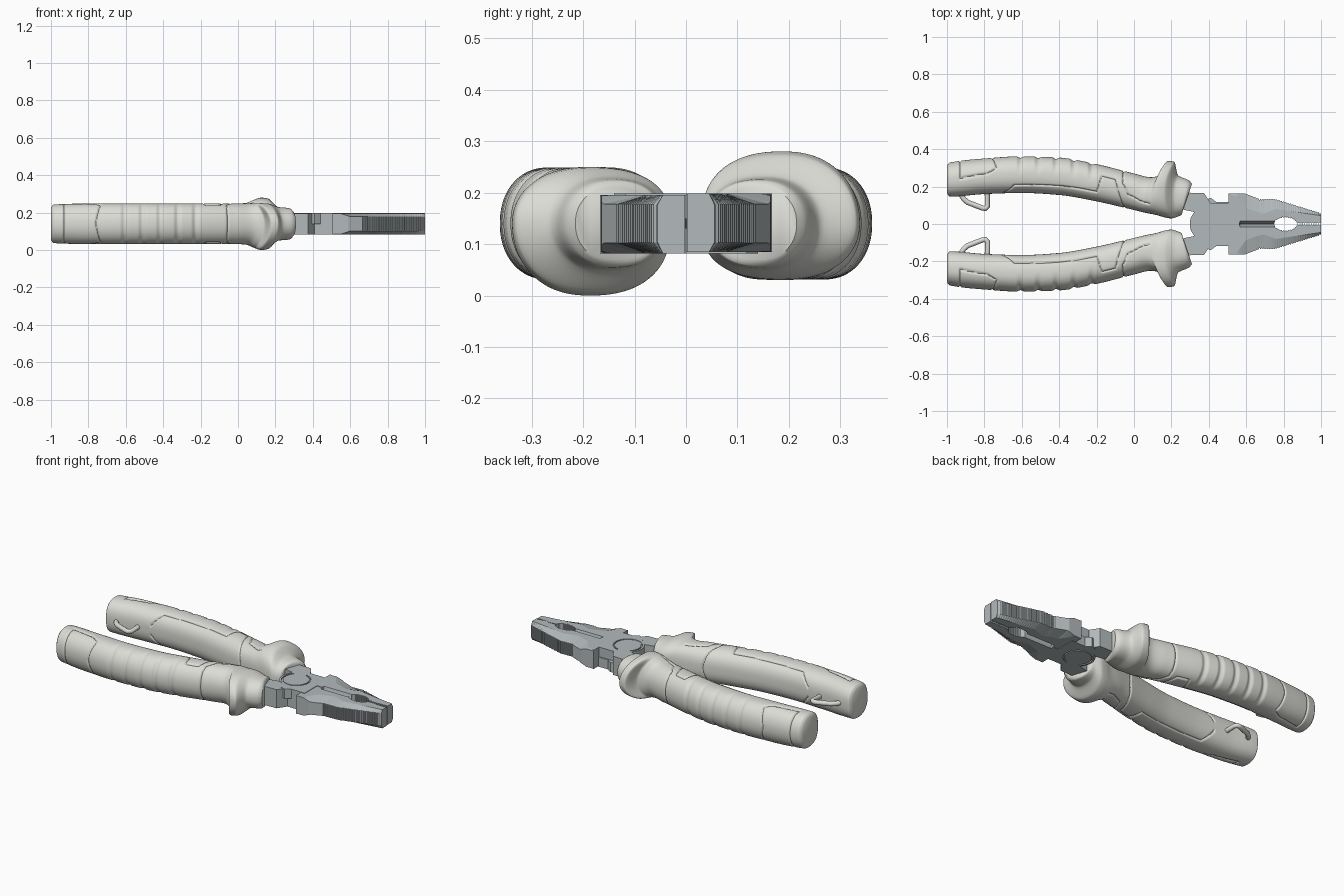
import bpy, bmesh, math
from mathutils import Vector

if "Cube" in bpy.data.objects:
    bpy.data.objects.remove(bpy.data.objects["Cube"])

ZC = 0.14  # mid height: the two levers are half-turn copies about this axis
STEEL = bpy.data.materials.new("steel")
STEEL.diffuse_color = (0.45, 0.49, 0.5, 1)
STEEL.use_nodes = True
STEEL.node_tree.nodes["Principled BSDF"].inputs["Base Color"].default_value = STEEL.diffuse_color
RUBBER = bpy.data.materials.new("rubber")
RUBBER.diffuse_color = (0.72, 0.72, 0.68, 1)
RUBBER.use_nodes = True
RUBBER.node_tree.nodes["Principled BSDF"].inputs["Base Color"].default_value = RUBBER.diffuse_color


def finish(bm, name, mat=None, angle=None):
    bmesh.ops.recalc_face_normals(bm, faces=bm.faces)
    me = bpy.data.meshes.new(name)
    bm.to_mesh(me)
    bm.free()
    ob = bpy.data.objects.new(name, me)
    bpy.context.collection.objects.link(ob)
    ob.location.z = ZC
    if mat:
        me.materials.append(mat)
    if angle:
        bpy.ops.object.select_all(action='DESELECT')
        ob.select_set(True)
        bpy.context.view_layer.objects.active = ob
        bpy.ops.object.shade_smooth_by_angle(angle=math.radians(angle))
    return ob


def half_turn(ob, name):
    c = ob.copy()
    c.name = name
    c.rotation_euler.x = math.pi
    bpy.context.collection.objects.link(c)
    return c


def loft(rings):
    bm = bmesh.new()
    vs = [[bm.verts.new(p) for p in r] for r in rings]
    n = len(vs[0])
    for a, b in zip(vs, vs[1:]):
        for i in range(n):
            j = (i + 1) % n
            bm.faces.new((a[i], a[j], b[j], b[i]))
    bm.faces.new(vs[0])
    bm.faces.new(vs[-1][::-1])
    return bm


def plate(pts, z0, z1):
    return loft([[(x, y, z) for x, y in pts] for z in (z0, z1)])


def lerp_keys(keys, x):
    for (x0, y0), (x1, y1) in zip(keys, keys[1:]):
        if x <= x1:
            return y0 + (y1 - y0) * max(0, (x - x0) / (x1 - x0))
    return keys[-1][1]


# Grip stations: outer x,y  inner x,y  depth below, height above, backward bow
ST = [Vector(s) for s in (
    (-1, .312, -1, .165, .088, .088, 0),
    (-.985, .328, -.985, .146, .103, .103, 0),
    (-.8, .35, -.8, .16, .109, .109, 0),
    (-.6, .362, -.6, .166, .109, .109, 0),
    (-.4, .355, -.4, .155, .109, .109, 0),
    (-.2, .32, -.22, .125, .109, .109, 0),
    (0, .27, -.03, .082, .108, .108, 0),
    (.09, .25, .06, .06, .108, .112, .03),
    (.14, .262, .12, .048, .109, .128, .045),
    (.18, .338, .17, .034, .11, .14, .05),
    (.215, .332, .2, .03, .108, .134, .045),
    (.235, .262, .235, .04, .09, .09, .02),
    (.295, .232, .255, .05, .083, .083, 0),
    (.31, .215, .26, .068, .07, .07, 0))]
T = [0]
for a, b in zip(ST, ST[1:]):
    T.append(T[-1] + (b[0] - a[0] + b[2] - a[2]) / 2)
SEC = [(b - a) / (t1 - t0) for a, b, t0, t1 in zip(ST, ST[1:], T, T[1:])]
# Harmonic-mean slopes keep the curve from overshooting its stations
TAN = [SEC[0]] + [Vector([2*p*q/(p + q) if p * q > 0 else 0 for p, q in zip(a, b)])
                  for a, b in zip(SEC, SEC[1:])] + [SEC[-1]]


def station(t):
    i = max(k for k in range(len(ST) - 1) if T[k] <= t + 1e-9)
    h = T[i + 1] - T[i]
    u = min(1, (t - T[i]) / h)
    return (ST[i] * (2*u**3 - 3*u*u + 1) + ST[i + 1] * (3*u*u - 2*u**3)
            + TAN[i] * (h * (u**3 - 2*u*u + u)) + TAN[i + 1] * (h * (u**3 - u*u)))


# Panel seams in (x, distance round the grip) space
SEAMS = [[(-.93, .16), (-.93, .0), (-.78, .012), (-.735, .04), (-.76, .16)],
         [(-.7, -.14), (-.64, -.055), (-.2, -.045), (-.17, .04), (-.1, .04),
          (-.07, -.06), (-.05, -.16)],
         [(-.055, .16), (-.06, .03), (-.03, -.02), (.08, -.04)]]


def seam_depth(x, s):
    best = 1
    for line in SEAMS:
        for (ax, ay), (bx, by) in zip(line, line[1:]):
            dx, dy = bx - ax, by - ay
            u = min(1, max(0, ((x-ax)*dx + (s-ay)*dy) / (dx*dx + dy*dy)))
            best = min(best, math.hypot(x - ax - u*dx, s - ay - u*dy))
    return .007 * math.exp(-(best / .0045) ** 2)


# Grips: moulded sleeve with finger ribs, seams and a guard collar
STEPS, SIDES = 330, 140
rings = []
for k in range(STEPS + 1):
    S = station(T[-1] * k / STEPS)
    c = Vector((S[0] + S[2], S[1] + S[3], 0)) / 2
    half = Vector((S[0] - S[2], S[1] - S[3], 0)) / 2
    ring = []
    for j in range(SIDES):
        a = 2 * math.pi * j / SIDES
        ca, sa = math.cos(a), math.sin(a)
        e = .86 + .07 * ca  # rounder on the outside
        w = math.copysign(abs(ca) ** e, ca)
        h = math.copysign(abs(sa) ** e, sa)
        p = c + half * w + Vector((-S[6] * h * h, 0, h * (S[5] if h > 0 else S[4])))
        s = (.5 - math.acos(max(-1, min(1, ca))) / math.pi) * .32
        d = seam_depth(p.x, s)
        if -.655 < p.x < -.18 and ca > 0:
            d += .008 * min(1, ca * 1.4) * max(0, math.cos((p.x + .607) / .095 * 2 * math.pi)) ** 2
        ring.append(p + (c - p).normalized() * d)
    rings.append(ring)
half_turn(finish(loft(rings), "upper_grip", RUBBER, 50), "lower_grip")

# Tether loops on the inside of each grip
cu = bpy.data.curves.new("tether_loop", 'CURVE')
cu.dimensions = '3D'
cu.bevel_depth = .014
cu.bevel_resolution = 3
cu.materials.append(RUBBER)
sp = cu.splines.new('POLY')
path = [(-.93, .17), (-.912, .135), (-.89, .116), (-.81, .085), (-.795, .083),
        (-.783, .095), (-.785, .18)]
sp.points.add(len(path) - 1)
for q, (x, y) in zip(sp.points, path):
    q.co = (x, y, 0, 1)
loop = bpy.data.objects.new("upper_tether_loop", cu)
loop.location.z = ZC
bpy.context.collection.objects.link(loop)
half_turn(loop, "lower_tether_loop")

# Tangs joining the grips to the joint
tang = plate([(.2, .09), (.2, .17), (.375, .165), (.41, .11), (.4, .04), (.345, .05),
              (.315, .066)], -.055, .058)
half_turn(finish(tang, "upper_tang", STEEL), "lower_tang")

# Half-lapped joint plates with a round pivot seam
PX, PR = .39, .092
arc = [(PX + PR * math.cos(math.radians(a)), PR * math.sin(math.radians(a)))
       for a in range(130, 246, 6)]
joint = finish(plate([(.53, .112), (.41, .112)] + arc + [(.375, -.125), (.41, -.14),
                     (.44, -.118), (.53, -.118)], 0, .058), "upper_joint_plate", STEEL)
bm = bmesh.new()
for r in (.081, .073):
    for z in (.05, .07):
        for i in range(48):
            a = 2 * math.pi * i / 48
            bm.verts.new((PX + r * math.cos(a), r * math.sin(a), z))
bm.verts.ensure_lookup_table()
V = bm.verts
for i in range(48):
    j = (i + 1) % 48
    for a, b in ((0, 48), (48, 144), (144, 96), (96, 0)):
        bm.faces.new((V[a + i], V[a + j], V[b + j], V[b + i]))
cutter = finish(bm, "pivot_seam_cutter")
cutter.hide_render = True
mod = joint.modifiers.new("pivot_seam", 'BOOLEAN')
mod.object = cutter
mod.solver = 'EXACT'
bpy.context.view_layer.update()
baked = bpy.data.meshes.new_from_object(
    joint.evaluated_get(bpy.context.evaluated_depsgraph_get()))
joint.modifiers.clear()
joint.data = baked
bpy.data.objects.remove(cutter)
half_turn(joint, "lower_joint_plate")

# Jaws: shoulder, wire cutter, toothed pipe hole, serrated nose, ribbed outside
OUT = [(.505, .164), (.59, .164), (.67, .133), (.75, .135), (.8, .12), (.985, .064), (1, .055)]
FLAT = [(.505, .162), (.555, .145), (.6, .085), (.69, .055), (.76, .08), (.85, .066), (1, .045)]
N = 160
rings = []
for k in range(N + 1):
    x = .505 + .495 * k / N
    tooth = k % 4 in (1, 2)
    yo, yf = lerp_keys(OUT, x), lerp_keys(FLAT, x)
    if x > .66:
        yo -= .004 * tooth
    yf = min(yf, yo - .002)
    yi = yt = 0
    if .565 < x < .75:
        yi, yt = .001, .016
    elif .75 <= x <= .87:
        yi = yt = .034 * math.sqrt(max(0, 1 - ((x - .81) / .0605) ** 2)) + .004 * tooth
    elif x > .87:
        yi = yt = .002 + .005 * tooth
    zc = lerp_keys([(.545, .057), (.6, .038), (1, .037)], x)
    zc = min(zc, .0545)
    rings.append([(x, yt, .058), (x, yf, .058), (x, yo, zc), (x, yo, -zc),
                  (x, yf, -.055), (x, yt, -.055), (x, yi, -.008), (x, yi, .008)])
half_turn(finish(loft(rings), "upper_jaw", STEEL), "lower_jaw")
